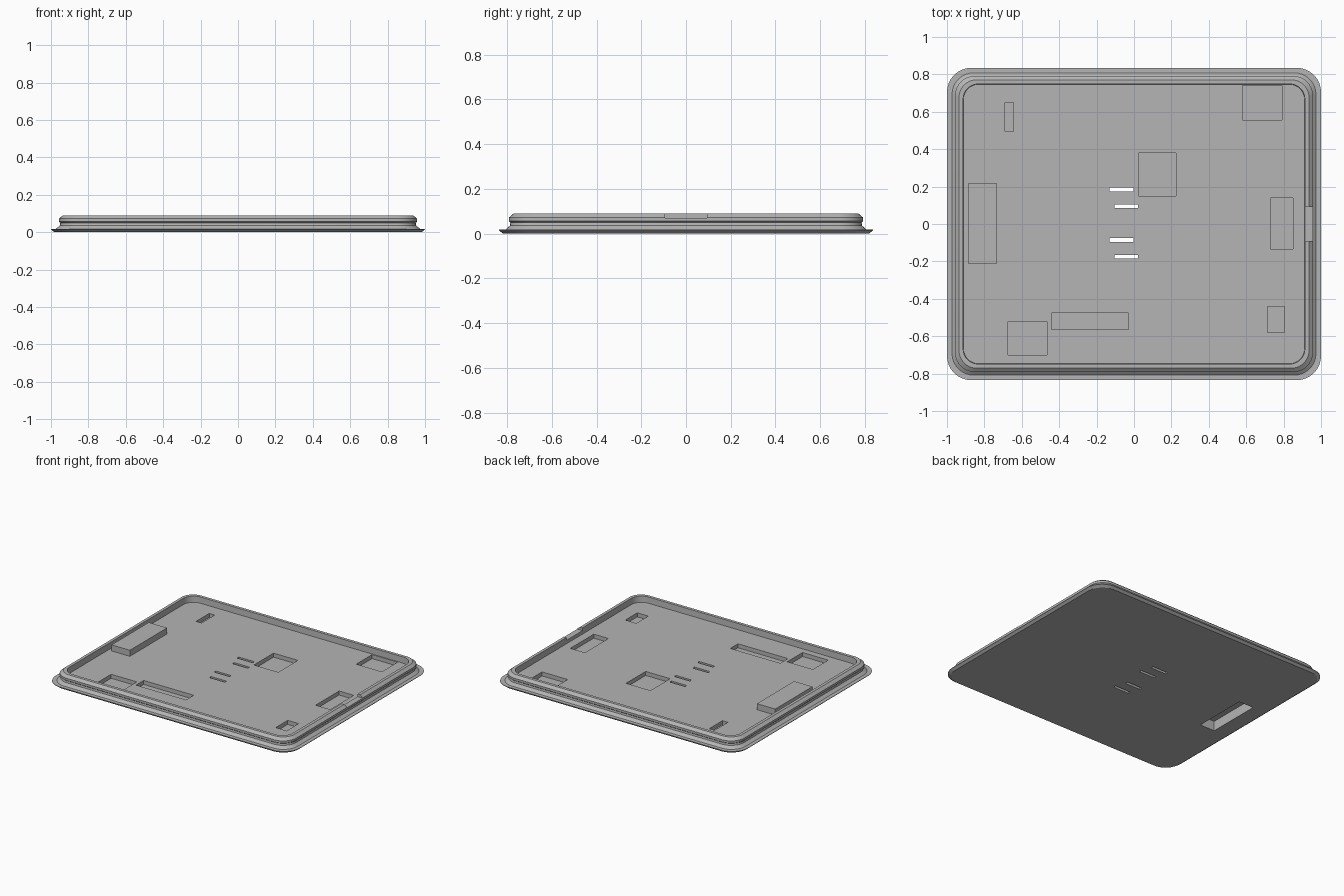
import bpy, bmesh, math

cube = bpy.data.objects.get("Cube")
if cube:
    bpy.data.objects.remove(cube, do_unlink=True)

HALF_X, HALF_Y = 1.0, 0.835
FLOOR, POCKET, TOP = 0.045, 0.015, 0.09

grey = bpy.data.materials.new("matte grey")
grey.use_nodes = True
COLOR = (0.46, 0.46, 0.46, 1)
grey.diffuse_color = COLOR
grey.node_tree.nodes["Principled BSDF"].inputs["Base Color"].default_value = COLOR


def make_object(name, bm):
    bmesh.ops.recalc_face_normals(bm, faces=bm.faces)
    mesh = bpy.data.meshes.new(name)
    bm.to_mesh(mesh)
    bm.free()
    mesh.materials.append(grey)
    obj = bpy.data.objects.new(name, mesh)
    bpy.context.collection.objects.link(obj)
    return obj


def rounded_ring(bm, inset, z, steps=8):
    """Rounded rectangle loop, drawn in from the outer edge."""
    radius = 0.13 - 0.55 * inset
    cx, cy = HALF_X - inset - radius, HALF_Y - inset - radius
    ring = []
    for corner, (sx, sy) in enumerate([(1, 1), (-1, 1), (-1, -1), (1, -1)]):
        for i in range(steps + 1):
            a = math.pi / 2 * (corner + i / steps)
            ring.append(bm.verts.new((sx * cx + radius * math.cos(a),
                                      sy * cy + radius * math.sin(a), z)))
    return ring


def box(name, x0, x1, y0, y1, z0, z1):
    bm = bmesh.new()
    bmesh.ops.create_cube(bm, size=1)
    for v in bm.verts:
        v.co = (x1 if v.co.x > 0 else x0,
                y1 if v.co.y > 0 else y0,
                z1 if v.co.z > 0 else z0)
    return make_object(name, bm)


def combine(target, tool, operation):
    """Apply a boolean and discard the tool."""
    mod = target.modifiers.new(tool.name, 'BOOLEAN')
    mod.operation = operation
    mod.solver = 'EXACT'
    mod.object = tool
    bpy.context.view_layer.objects.active = target
    bpy.ops.object.modifier_apply(modifier=mod.name)
    bpy.data.objects.remove(tool, do_unlink=True)


# Lid: flange, flared foot, snap groove, chamfered rim, inner wall and floor
profile = [(0.018, 0), (0, 0.014), (0, 0.018), (0.027, 0.018), (0.048, 0.036),
           (0.05, 0.05), (0.043, 0.056), (0.043, 0.072), (0.064, TOP),
           (0.086, TOP), (0.088, FLOOR)]
bm = bmesh.new()
rings = [rounded_ring(bm, inset, z) for inset, z in profile]
for low, high in zip(rings, rings[1:]):
    for i in range(len(low)):
        j = (i + 1) % len(low)
        bm.faces.new((low[i], low[j], high[j], high[i]))
bm.faces.new(rings[0][::-1])
bm.faces.new(rings[-1])
lid = make_object("lid", bm)

# Raised block on the floor, hollow from underneath as a finger grip
combine(lid, box("grip_block", -0.885, -0.735, -0.215, 0.22, 0.03, TOP), 'UNION')
combine(lid, box("grip_recess", -0.87, -0.75, -0.2, 0.205, -0.05, 0.072), 'DIFFERENCE')

# Shallow component pockets in the floor
pockets = [(-0.69, -0.645, 0.495, 0.65), (0.58, 0.79, 0.555, 0.74),
           (0.025, 0.225, 0.15, 0.38), (0.73, 0.85, -0.135, 0.14),
           (0.715, 0.805, -0.58, -0.44), (-0.44, -0.03, -0.565, -0.475),
           (-0.675, -0.465, -0.7, -0.52)]
for area in pockets:
    combine(lid, box("pocket", *area, POCKET, 0.2), 'DIFFERENCE')

# Four staggered slots right through the lid
for x, y in [(-0.13, 0.185), (-0.105, 0.095), (-0.13, -0.085), (-0.105, -0.175)]:
    combine(lid, box("slot", x, x + 0.127, y - 0.01, y + 0.01, -0.1, 0.2), 'DIFFERENCE')

# Notch in the rim
combine(lid, box("rim_notch", 0.9, 1.1, -0.093, 0.093, 0.07, 0.2), 'DIFFERENCE')

# Keep creases sharp and rounded corners smooth
bpy.ops.object.select_all(action='DESELECT')
lid.select_set(True)
bpy.context.view_layer.objects.active = lid
bpy.ops.object.shade_smooth_by_angle(angle=math.radians(25))
